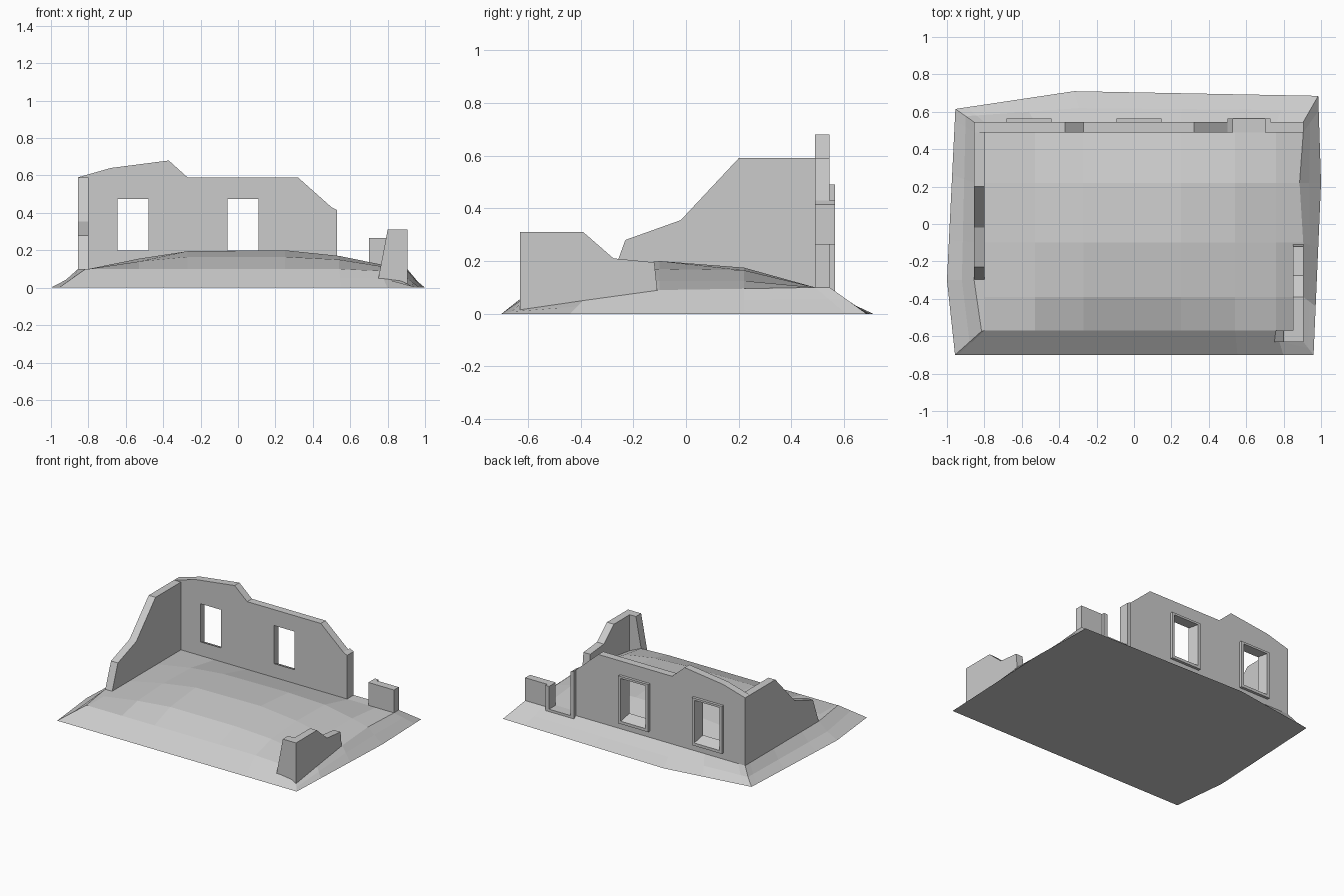
import bpy, bmesh
from mathutils import Vector

if "Cube" in bpy.data.objects:
    bpy.data.objects.remove(bpy.data.objects["Cube"])


def finish(name, bm):
    bmesh.ops.recalc_face_normals(bm, faces=bm.faces)
    me = bpy.data.meshes.new(name)
    bm.to_mesh(me)
    bm.free()
    ob = bpy.data.objects.new(name, me)
    bpy.context.scene.collection.objects.link(ob)
    return ob


def loft(name, a, b):
    """Solid between two matching outlines."""
    bm = bmesh.new()
    va = [bm.verts.new(p) for p in a]
    vb = [bm.verts.new(p) for p in b]
    bm.faces.new(va)
    bm.faces.new(vb[::-1])
    n = len(va)
    for i in range(n):
        j = (i + 1) % n
        bm.faces.new((va[i], vb[i], vb[j], va[j]))
    return finish(name, bm)


def wall_x(name, prof, y0, y1):
    return loft(name, [(x, y0, z) for x, z in prof], [(x, y1, z) for x, z in prof])


def wall_y(name, prof, x0, x1):
    return loft(name, [(x0, y, z) for y, z in prof], [(x1, y, z) for y, z in prof])


def rect(x0, x1, z0, z1):
    return [(x0, z0), (x1, z0), (x1, z1), (x0, z1)]


def cut(ob, cutter):
    m = ob.modifiers.new("opening", 'BOOLEAN')
    m.operation = 'DIFFERENCE'
    m.solver = 'EXACT'
    m.object = cutter
    bpy.context.view_layer.objects.active = ob
    bpy.ops.object.modifier_apply(modifier=m.name)


def lerp(pts, t):
    if t <= pts[0][0]:
        return pts[0][1]
    for (a, u), (b, v) in zip(pts, pts[1:]):
        if t <= b:
            return u + (v - u) * (t - a) / (b - a)
    return pts[-1][1]


# Earth mound: height grid for the floor, surrounded by sloping banks
xs = [-0.855, -0.8, -0.53, -0.27, 0.25, 0.54, 0.76, 0.905]
ys = [-0.57, -0.39, -0.1, 0.22, 0.49, 0.545]
heights = [
    [.1, .1, .1, .1, .1, .1, .09, .015],
    [.1, .1, .14, .165, .165, .15, .115, .05],
    [.1, .1, .155, .195, .2, .17, .125, .09],
    [.1, .1, .145, .17, .175, .165, .125, .095],
    [.1] * 8,
    [.1] * 8,
]
bm = bmesh.new()
grid = [[bm.verts.new((x, y, z)) for x, z in zip(xs, row)] for y, row in zip(ys, heights)]
grid[0][0].co.xy = (-0.815, -0.573)
grid[1][0].co.y = -0.3
grid[0][-1].co.y = -0.63
grid[3][-1].co.x = 0.885
for r in range(5):
    for c in range(7):
        bm.faces.new((grid[r][c], grid[r][c + 1], grid[r + 1][c + 1], grid[r + 1][c]))

front = [(v, Vector((lerp([(-.815, -.957), (.905, .96)], v.co.x), -.7, 0)), 0) for v in grid[0]]
right = [(row[-1], Vector((lerp([(-.63, .96), (.22, 1.0), (.545, .985)], row[-1].co.y),
                           lerp([(-.63, -.7), (.22, .22), (.545, .685)], row[-1].co.y), 0)), 0)
         for row in grid[1:]]
back = [(v, Vector((lerp([(-.855, -.955), (-.27, -.32), (.905, .985)], v.co.x),
                    lerp([(-.855, .615), (-.27, .71), (.905, .685)], v.co.x), 0)), 1)
        for v in grid[5][-2::-1]]
left = [(row[0], Vector((lerp([(-.57, -.957), (-.3, -1.0), (.545, -.955)], row[0].co.y),
                         lerp([(-.57, -.7), (-.3, -.3), (.545, .615)], row[0].co.y), 0)), 1)
        for row in grid[4:0:-1]]
ring = front + right + back + left
inner = [v for v, _, _ in ring]
mid, outer = [], []
for v, o, sag in ring:
    p = v.co.lerp(o, 0.45)
    if sag:
        p.z = 0.042
    mid.append(bm.verts.new(p))
    outer.append(bm.verts.new(o))
for a, b in ((inner, mid), (mid, outer)):
    for i in range(len(a)):
        j = (i + 1) % len(a)
        bm.faces.new((a[i], b[i], b[j], a[j]))
bm.faces.new(outer)
finish("earth_mound", bm)

# Long back wall with broken top
back_wall = wall_x("back_wall", [(-.855, .02), (.53, .02), (.53, .415), (.5, .43), (.32, .59),
                                 (-.27, .59), (-.37, .68), (-.68, .64), (-.855, .59)], .49, .545)

# Splayed windows with raised outer frames
for i, cx in enumerate((-0.562, 0.027)):
    frame = wall_x(f"window_frame_{i + 1}", rect(cx - .12, cx + .12, .146, .49), .54, .565)
    a, b = rect(cx - .0825, cx + .0825, .2, .475), rect(cx - .1, cx + .1, .166, .475)
    cutter = loft("window_cutter",
                  [(x, .489, z) for x, z in a], [(x, .566, z) for x, z in b])
    cut(back_wall, cutter)
    cut(frame, cutter)
    bpy.data.objects.remove(cutter)

# Doorway: far wall stub, jamb trims and threshold
wall_x("back_corner_stub", rect(.70, .905, .02, .265), .49, .545)
wall_x("door_jamb_left", [(.5, .02), (.53, .02), (.53, .415), (.5, .43)], .545, .565)
wall_x("door_jamb_right", rect(.70, .73, .02, .265), .545, .565)
wall_x("door_threshold", rect(.53, .70, .02, .1), .49, .565)

# Broken left wall
wall_y("left_wall", [(.49, .02), (-.325, .02), (-.23, .28), (-.02, .355), (.2, .59), (.49, .59)],
       -.855, -.8)

# Broken front right corner
wall_y("right_wall", [(-.63, .005), (-.1, .005), (-.12, .195), (-.275, .21), (-.39, .31), (-.63, .31)],
       .85, .905)
wall_x("front_return", [(.742, .005), (.85, .005), (.85, .31), (.80, .31)], -.63, -.57)
